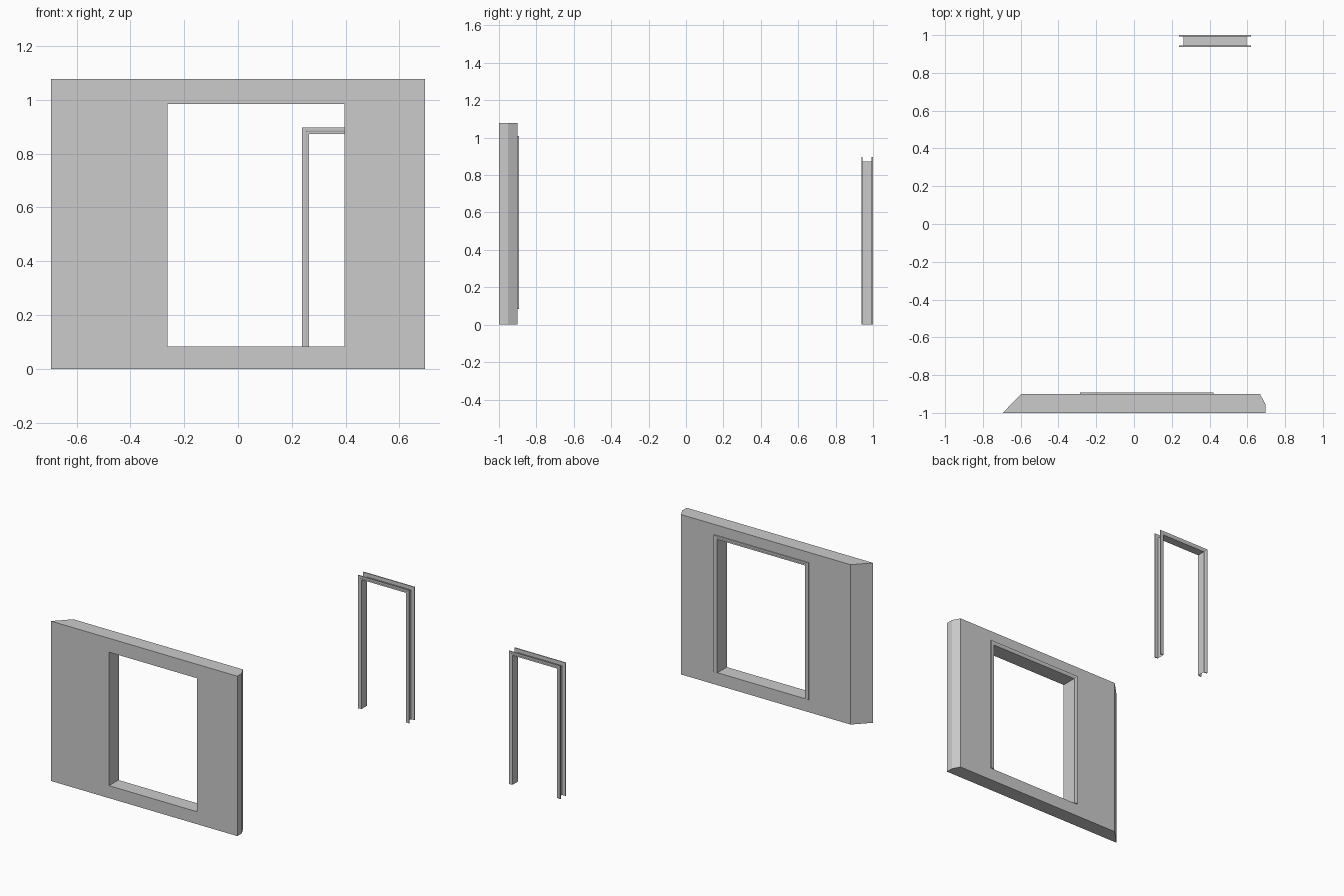
import bpy, bmesh

if "Cube" in bpy.data.objects:
    bpy.data.objects.remove(bpy.data.objects["Cube"])


def add_object(name, bm):
    bmesh.ops.recalc_face_normals(bm, faces=bm.faces)
    mesh = bpy.data.meshes.new(name)
    bm.to_mesh(mesh)
    bm.free()
    obj = bpy.data.objects.new(name, mesh)
    bpy.context.collection.objects.link(obj)
    return obj


def prism(name, outline, z0, z1):
    bm = bmesh.new()
    face = bm.faces.new([bm.verts.new((x, y, z0)) for x, y in outline])
    ext = bmesh.ops.extrude_face_region(bm, geom=[face])["geom"]
    bmesh.ops.translate(bm, vec=(0, 0, z1 - z0),
                        verts=[v for v in ext if isinstance(v, bmesh.types.BMVert)])
    return add_object(name, bm)


def portal_sweep(name, profile, opening, y, side, closed=True):
    """Sweep a profile of (outward offset, depth) up, across and down an opening, mitred."""
    xl, xr, z0, zt = opening
    bm = bmesh.new()
    rows = []
    for o, d in profile:
        path = [(xl - o, z0), (xl - o, zt + o), (xr + o, zt + o), (xr + o, z0)]
        rows.append([bm.verts.new((px, y + side * d, pz)) for px, pz in path])
    n = len(rows)
    for i in range(n if closed else n - 1):
        a, b = rows[i], rows[(i + 1) % n]
        for k in range(3):
            bm.faces.new((a[k], a[k + 1], b[k + 1], b[k]))
    if closed:
        for end in (0, 3):
            bm.faces.new([r[end] for r in rows])
    return add_object(name, bm)


# stepped casing profile: offset from the opening edge, depth from the wall face
CASING = [(0, 0), (0, 0.004), (0.008, 0.004), (0.011, 0.006),
          (0.018, 0.007), (0.025, 0.007), (0.025, 0)]

# wall panel with an angled left end and a chamfered right end
wall = prism("wall", [(-0.695, -1), (0.695, -1), (0.695, -0.952),
                      (0.667, -0.9), (-0.597, -0.9)], 0, 1.078)

# window opening
wx0, wx1, wz0, wz1 = -0.262, 0.395, 0.084, 0.984
cutter = prism("opening_cutter", [(wx0, -1.2), (wx1, -1.2), (wx1, -0.7), (wx0, -0.7)], wz0, wz1)
mod = wall.modifiers.new("opening", 'BOOLEAN')
mod.operation = 'DIFFERENCE'
mod.solver = 'EXACT'
mod.object = cutter
bpy.context.view_layer.objects.active = wall
bpy.ops.object.modifier_apply(modifier=mod.name)
bpy.data.objects.remove(cutter)

# trim around the opening on the wall's back
portal_sweep("opening_trim", CASING, (wx0, wx1, wz0, wz1), -0.9, 1)

# free-standing door frame: thin lining and a casing on each side
door = (0.263, 0.595, 0, 0.872)
portal_sweep("door_lining", [(0, 0.944), (0, 0.993)], door, 0, 1, closed=False)
portal_sweep("door_casing_front", CASING, door, 0.944, -1)
portal_sweep("door_casing_back", CASING, door, 0.993, 1)
